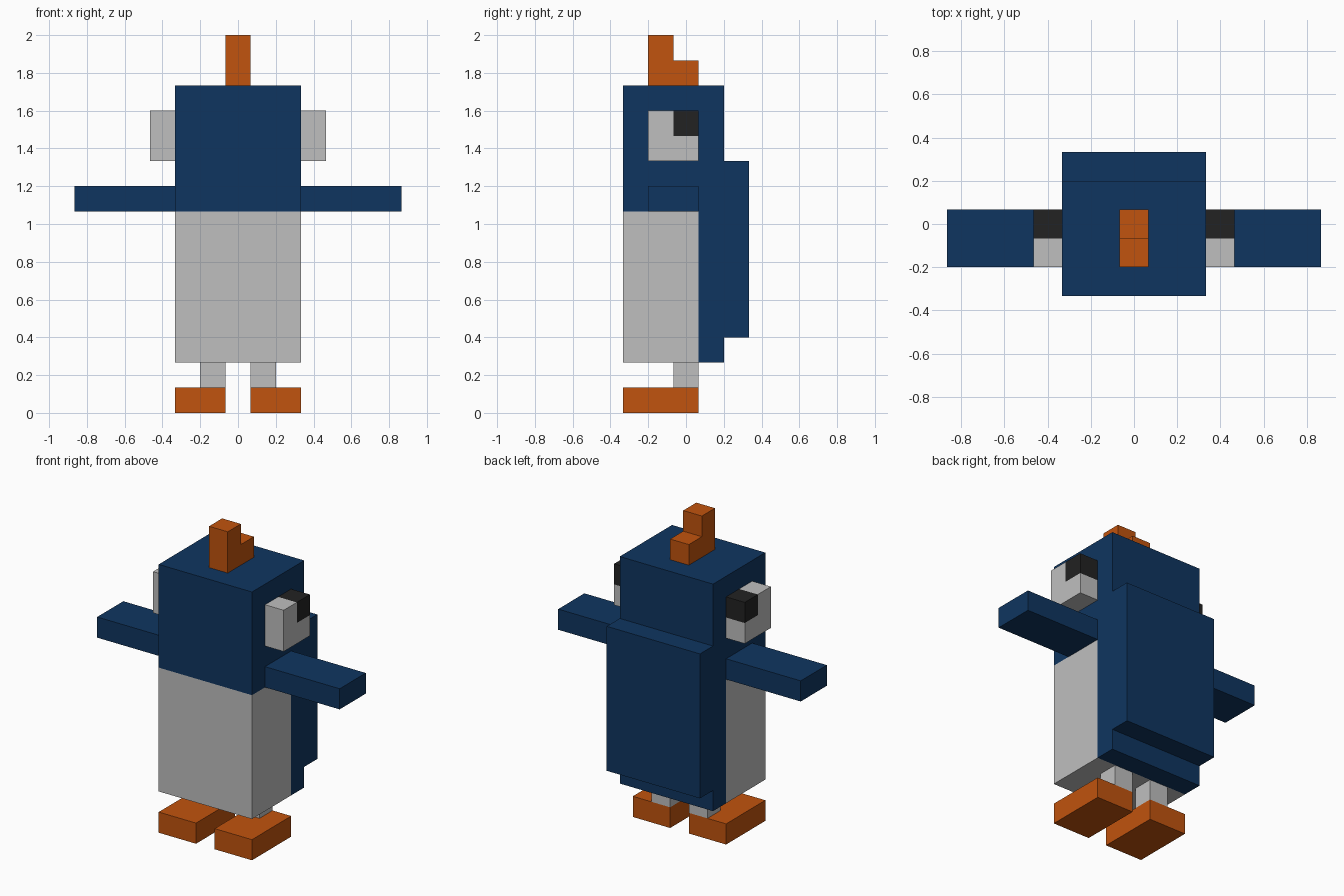
import bpy
import bmesh

cube = bpy.data.objects.get("Cube")
if cube:
    bpy.data.objects.remove(cube, do_unlink=True)

U = 2 / 15  # size of one block; the figure is 15 blocks tall


def material(name, rgb):
    mat = bpy.data.materials.new(name)
    mat.use_nodes = True
    mat.diffuse_color = (*rgb, 1)
    bsdf = next(n for n in mat.node_tree.nodes if n.type == 'BSDF_PRINCIPLED')
    bsdf.inputs["Base Color"].default_value = (*rgb, 1)
    return mat


NAVY = material("navy blue", (0.0048, 0.036, 0.117))
GREY = material("pale grey", (0.521, 0.521, 0.521))
ORANGE = material("orange", (0.533, 0.087, 0.0044))
BLACK = material("soft black", (0.016, 0.016, 0.016))


def slab(name, mat, x0, x1, profile):
    """Extrude a (y, z) profile from x0 to x1, all in blocks."""
    bm = bmesh.new()
    face = bm.faces.new([bm.verts.new((x0 * U, y * U, z * U)) for y, z in profile])
    ext = bmesh.ops.extrude_face_region(bm, geom=[face])
    moved = [v for v in ext["geom"] if isinstance(v, bmesh.types.BMVert)]
    bmesh.ops.translate(bm, verts=moved, vec=((x1 - x0) * U, 0, 0))
    bmesh.ops.recalc_face_normals(bm, faces=bm.faces)
    mesh = bpy.data.meshes.new(name)
    bm.to_mesh(mesh)
    bm.free()
    mesh.materials.append(mat)
    obj = bpy.data.objects.new(name, mesh)
    bpy.context.collection.objects.link(obj)
    return obj


def box(name, mat, x, y, z):
    return slab(name, mat, *x, [(y[0], z[0]), (y[1], z[0]), (y[1], z[1]), (y[0], z[1])])


def step(y0, y1, y2, z0, z1, z2):
    """L-shaped profile: full height in front, low behind."""
    return [(y0, z0), (y2, z0), (y2, z1), (y1, z1), (y1, z2), (y0, z2)]


# Head, back and raised back panel in one profile
slab("body", NAVY, -2.5, 2.5,
     [(-2.5, 8), (-2.5, 13), (1.5, 13), (1.5, 10), (2.5, 10),
      (2.5, 3), (1.5, 3), (1.5, 2), (0.5, 2), (0.5, 8)])
box("belly", GREY, (-2.5, 2.5), (-2.5, 0.5), (2, 8))

# Stepped crest
slab("crest", ORANGE, -0.5, 0.5, step(-1.5, -0.5, 0.5, 13, 14, 15))

# Paired parts, left is +x
for side, s in (("left", 1), ("right", -1)):
    def span(a, b):
        return tuple(sorted((a * s, b * s)))

    box(side + "_wing", NAVY, span(2.5, 6.5), (-1.5, 0.5), (8, 9))
    slab(side + "_eye", GREY, *span(2.5, 3.5), step(-1.5, -0.5, 0.5, 10, 11, 12))
    box(side + "_pupil", BLACK, span(2.5, 3.5), (-0.5, 0.5), (11, 12))
    box(side + "_leg", GREY, span(0.5, 1.5), (-0.5, 0.5), (1, 2))
    box(side + "_foot", ORANGE, span(0.5, 2.5), (-2.5, 0.5), (0, 1))
